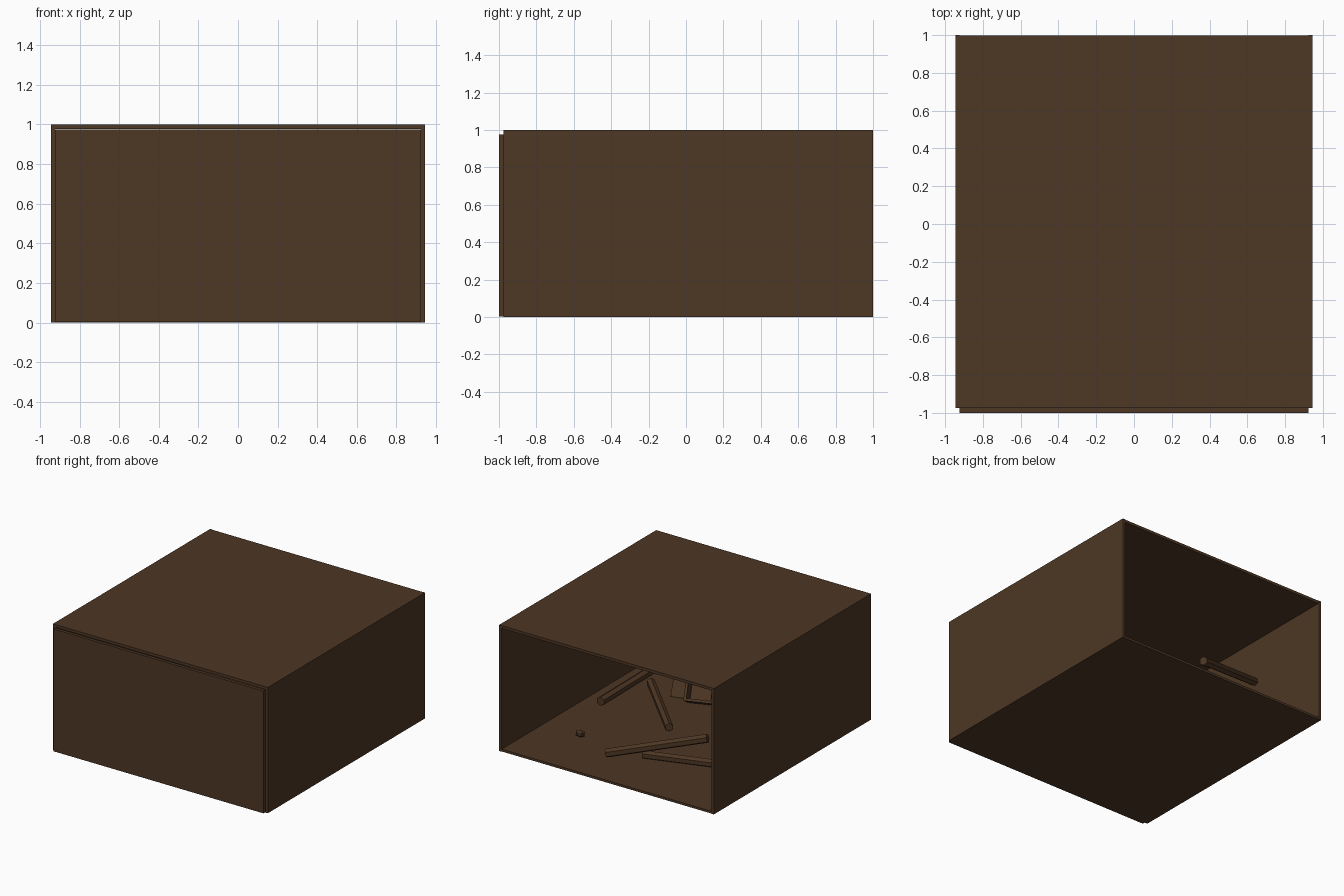
import bpy, bmesh, math
from mathutils import Vector, Euler

if "Cube" in bpy.data.objects:
    bpy.data.objects.remove(bpy.data.objects["Cube"])

wood = bpy.data.materials.new("dark_brown_wood")
wood.diffuse_color = (0.075, 0.038, 0.018, 1)
wood.use_nodes = True
wood.node_tree.nodes["Principled BSDF"].inputs["Base Color"].default_value = wood.diffuse_color


def finish(name, bm):
    mesh = bpy.data.meshes.new(name)
    bm.to_mesh(mesh)
    bm.free()
    mesh.materials.append(wood)
    obj = bpy.data.objects.new(name, mesh)
    bpy.context.collection.objects.link(obj)
    return obj


def box(name, lo, hi):
    """Axis-aligned board between two corners."""
    lo, hi = Vector(lo), Vector(hi)
    bm = bmesh.new()
    bmesh.ops.create_cube(bm, size=1)
    bmesh.ops.scale(bm, vec=hi - lo, verts=bm.verts)
    bmesh.ops.translate(bm, vec=(lo + hi) / 2, verts=bm.verts)
    return finish(name, bm)


def stick(name, a, b, r=0.034):
    """Six-sided rod from a to b."""
    a, b = Vector(a), Vector(b)
    bm = bmesh.new()
    bmesh.ops.create_cone(bm, cap_ends=True, segments=6, radius1=r, radius2=r,
                          depth=(b - a).length)
    obj = finish(name, bm)
    obj.location = (a + b) / 2
    obj.rotation_euler = (b - a).to_track_quat('Z', 'Y').to_euler()
    return obj


W, T = 0.945, 0.022

# Shell, open at the back
box("floor_board", (-W + T, -0.975, 0), (W - T, 0.997, 0.018))
box("top_board", (-W + T, -0.975, 1 - T), (W - T, 0.997, 1))
for side, s in (("left", -1), ("right", 1)):
    x0, x1 = sorted((s * W, s * (W - T)))
    box(side + "_wall", (x0, -0.975, 0), (x1, 1, 1))
box("front_panel", (-W + T, -1, 0.003), (W - T, -0.975, 0.975))

# Loose sticks inside
stick("stick_along_side", (0.765, -0.02, 0.052), (0.775, -0.77, 0.052))
stick("stick_diagonal", (0.106, 0.06, 0.052), (0.66, -0.50, 0.052), 0.032)
stick("stick_raised", (0.08, 0.885, 0.17), (-0.625, 0.62, 0.375))
stick("stick_near_back", (0.0, 0.54, 0.05), (-0.71, 0.31, 0.05), 0.032)

# Small pebble
bm = bmesh.new()
bmesh.ops.create_icosphere(bm, subdivisions=1, radius=0.04)
bmesh.ops.scale(bm, vec=(1, 0.8, 0.75), verts=bm.verts)
pebble = finish("pebble", bm)
pebble.location = (0.58, 0.5, 0.045)

# Little tilted open tray made of five boards
tray = [
    box("tray_base", (-0.11, -0.11, -0.07), (0.11, 0.11, -0.05)),
    box("tray_left", (-0.11, -0.11, -0.05), (-0.09, 0.11, 0.07)),
    box("tray_right", (0.09, -0.11, -0.05), (0.11, 0.11, 0.07)),
    box("tray_front", (-0.09, -0.11, -0.05), (0.09, -0.09, 0.07)),
    box("tray_back", (-0.09, 0.09, -0.05), (0.09, 0.11, 0.07)),
]
for o in tray:
    o.location = (0.18, -0.46, 0.145)
    o.rotation_euler = Euler((math.radians(-60), 0, math.radians(20)))

# Loose lid leaning beside the tray
lid = box("loose_lid", (-0.09, -0.012, -0.1), (0.09, 0.012, 0.1))
lid.location = (0.36, -0.50, 0.11)
lid.rotation_euler = Euler((math.radians(25), 0, math.radians(15)))
